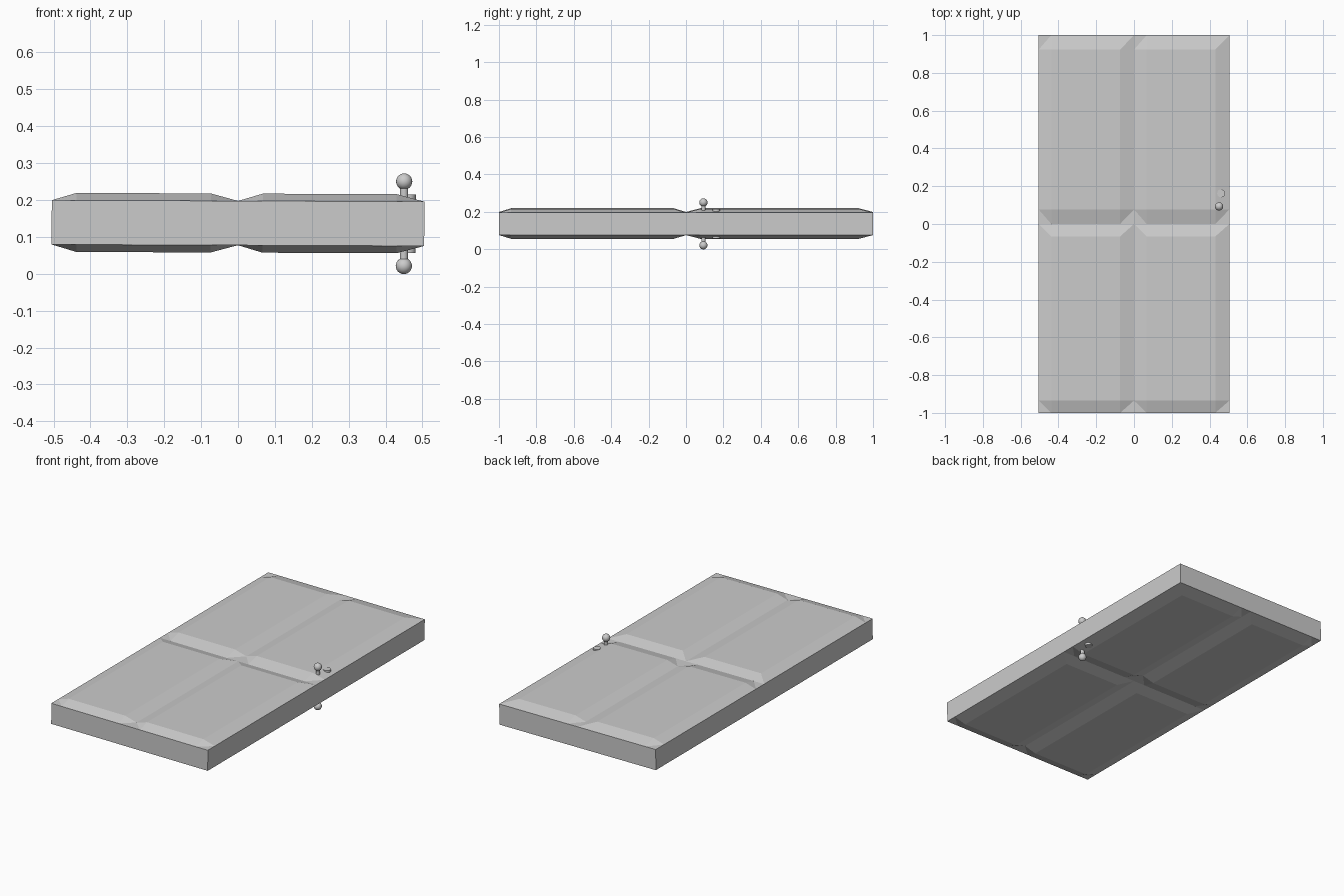
import bpy, bmesh
from math import pi
from mathutils import Matrix

if "Cube" in bpy.data.objects:
    bpy.data.objects.remove(bpy.data.objects["Cube"])

MID, EDGE, PANEL = 0.1375, 0.06, 0.08   # centre height, half thickness at grooves / panels
TILT = Matrix.Translation((0, 0, MID)) @ Matrix.Rotation(0.004, 4, 'Y')


def finish(name, bm, smooth=False):
    bmesh.ops.recalc_face_normals(bm, faces=bm.faces)
    bm.transform(TILT)
    me = bpy.data.meshes.new(name)
    bm.to_mesh(me)
    bm.free()
    ob = bpy.data.objects.new(name, me)
    bpy.context.collection.objects.link(ob)
    if smooth:
        bpy.context.view_layer.objects.active = ob
        ob.select_set(True)
        bpy.ops.object.shade_smooth_by_angle()
        ob.select_set(False)
    return ob


# Door slab: four raised panels on each side, meeting in shallow V grooves
X = [-0.505, -0.438, -0.074, 0, 0.067, 0.43, 0.505]
Y = [-1, -0.935, -0.066, 0, 0.077, 0.923, 1]
bm = bmesh.new()
grids = []
for side in (1, -1):
    v = [[bm.verts.new((x, y, side * (EDGE if i % 3 == 0 or j % 3 == 0 else PANEL)))
          for j, y in enumerate(Y)] for i, x in enumerate(X)]
    grids.append(v)
    for i in range(6):
        for j in range(6):
            a, b, c, d = v[i][j], v[i + 1][j], v[i + 1][j + 1], v[i][j + 1]
            if i % 3 == 1 or j % 3 == 1:
                bm.faces.new((a, b, c, d))
                continue
            # corner cells: mitred, or folded along the other diagonal
            top_corner, right_corner = j % 3 == 2, i % 3 == 2
            mitred = top_corner and (j == 2 or right_corner)
            rising = top_corner == right_corner
            if mitred == rising:
                tris = ((a, b, c), (a, c, d))
            else:
                tris = ((a, b, d), (b, c, d))
            for t in tris:
                bm.faces.new(t)
# side walls
for k in range(6):
    for p, q in (((k, 0), (k + 1, 0)), ((k, 6), (k + 1, 6)),
                 ((0, k), (0, k + 1)), ((6, k), (6, k + 1))):
        t, u = grids
        bm.faces.new((t[p[0]][p[1]], t[q[0]][q[1]], u[q[0]][q[1]], u[p[0]][p[1]]))
finish("door_slab", bm)


def cylinder(bm, x, y, z, r, h, seg=20):
    bmesh.ops.create_cone(bm, cap_ends=True, segments=seg, radius1=r, radius2=r, depth=h,
                          matrix=Matrix.Translation((x, y, z)))


# Knobs and lock plates, one set on each face
for side, tag in ((1, "outer"), (-1, "inner")):
    bm = bmesh.new()
    bmesh.ops.create_uvsphere(bm, u_segments=20, v_segments=12, radius=0.022,
                              matrix=Matrix.Translation((0.45, 0.093, side * 0.1145)))
    finish(tag + "_knob", bm, True)

    bm = bmesh.new()
    cylinder(bm, 0.45, 0.093, side * 0.085, 0.011, 0.05)
    finish(tag + "_knob_stem", bm, True)

    bm = bmesh.new()
    cylinder(bm, 0.461, 0.162, side * 0.07, 0.021, 0.018)
    finish(tag + "_lock_plate", bm, True)
